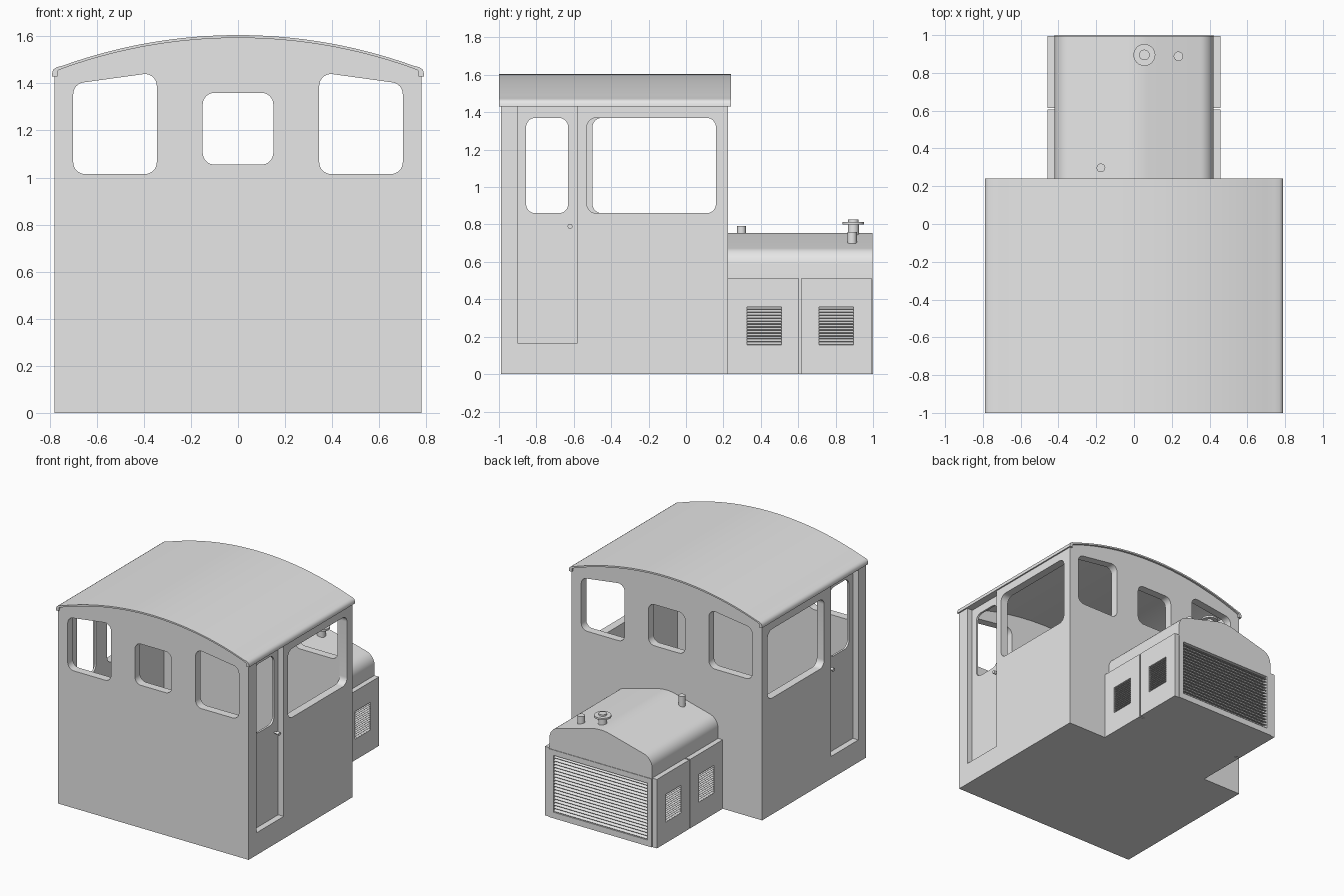
import bpy, bmesh, math
from mathutils import Vector

cube = bpy.data.objects.get("Cube")
if cube:
    bpy.data.objects.remove(cube, do_unlink=True)

grey = bpy.data.materials.new("plain_grey")
grey.use_nodes = True
grey.diffuse_color = (0.8, 0.8, 0.8, 1)
grey.node_tree.nodes["Principled BSDF"].inputs["Base Color"].default_value = (0.8, 0.8, 0.8, 1)


# ---- helpers ----
def box(a0, b0, a1, b1):
    return [(a0, b0), (a1, b0), (a1, b1), (a0, b1)]


def circle(a, b, r, n=24):
    return [(a + r * math.cos(2 * math.pi * i / n), b + r * math.sin(2 * math.pi * i / n)) for i in range(n)]


def rounded(points, radii, steps=8):
    """Fillet the corners of a polygon; radii is one number or one per corner."""
    if not isinstance(radii, list):
        radii = [radii] * len(points)
    out = []
    for i, r in enumerate(radii):
        p = Vector(points[i])
        if r == 0:
            out.append(tuple(p))
            continue
        u = (Vector(points[i - 1]) - p).normalized()
        v = (Vector(points[(i + 1) % len(points)]) - p).normalized()
        half = u.angle(v) / 2
        centre = p + (u + v).normalized() * (r / math.sin(half))
        start = p + u * (r / math.tan(half)) - centre
        end = p + v * (r / math.tan(half)) - centre
        turn = math.pi - 2 * half
        for k in range(steps + 1):
            t = k / steps
            d = (start * math.sin((1 - t) * turn) + end * math.sin(t * turn)) / math.sin(turn)
            out.append(tuple(centre + d))
    return out


def prism(name, outlines, axis, lo, hi):
    """Extrude 2D outlines along an axis, all in one object."""
    place = {"x": lambda a, b, d: (d, a, b),
             "y": lambda a, b, d: (a, d, b),
             "z": lambda a, b, d: (a, b, d)}[axis]
    bm = bmesh.new()
    for pts in outlines:
        low = [bm.verts.new(place(a, b, lo)) for a, b in pts]
        high = [bm.verts.new(place(a, b, hi)) for a, b in pts]
        bm.faces.new(low)
        bm.faces.new(high)
        for i in range(len(pts)):
            bm.faces.new((low[i - 1], low[i], high[i], high[i - 1]))
    bmesh.ops.recalc_face_normals(bm, faces=bm.faces)
    mesh = bpy.data.meshes.new(name)
    bm.to_mesh(mesh)
    bm.free()
    mesh.materials.append(grey)
    obj = bpy.data.objects.new(name, mesh)
    bpy.context.scene.collection.objects.link(obj)
    smooth(obj)
    return obj


def smooth(obj):
    bm = bmesh.new()
    bm.from_mesh(obj.data)
    for f in bm.faces:
        f.smooth = True
    for e in bm.edges:
        e.smooth = len(e.link_faces) == 2 and e.calc_face_angle(0) < math.radians(30)
    bm.to_mesh(obj.data)
    bm.free()


def cut(obj, cutters):
    """Subtract the cutters, bake the result and drop the cutters."""
    for c in cutters:
        c.hide_render = True
        m = obj.modifiers.new("cut", "BOOLEAN")
        m.operation, m.solver, m.object = "DIFFERENCE", "EXACT", c
    bpy.context.view_layer.update()
    dg = bpy.context.evaluated_depsgraph_get()
    mesh = bpy.data.meshes.new_from_object(obj.evaluated_get(dg))
    obj.modifiers.clear()
    obj.data = mesh
    for c in cutters:
        bpy.data.objects.remove(c, do_unlink=True)
    smooth(obj)


def arc(half, drop, n=32):
    """Points of the roof curve from +half to -half, lowered by drop."""
    R = 2.2
    xs = [half - 2 * half * i / n for i in range(n + 1)]
    return [(x, 1.605 - drop - R + math.sqrt(R * R - x * x)) for x in xs]


# ---- cab shell with windows and door recesses ----
cab = prism("cab_body", [[(-0.78, 0), (0.78, 0)] + arc(0.78, 0.011)], "y", -0.99, 0.225)
cavity = prism("cavity", [[(-0.72, 0.04), (0.72, 0.04)] + arc(0.72, 0.03)], "y", -0.93, 0.165)
cutters = [cavity]
end_window = [(0.345, 1.015), (0.70, 1.015), (0.70, 1.398), (0.345, 1.447)]
outlines = [rounded(end_window, 0.05),
            rounded([(-x, z) for x, z in end_window], 0.05),
            rounded(box(-0.15, 1.055, 0.15, 1.36), 0.05)]
cutters += [prism("end_cutter", [o], "y", -1.2, 0.5) for o in outlines]
door_window = rounded(box(-0.855, 0.86, -0.63, 1.37), 0.05)
for side, back in ((1, -0.53), (-1, -0.50)):
    side_window = rounded(box(back, 0.86, 0.16, 1.37), 0.05)
    cutters.append(prism("door_cutter", [box(-0.90, 0.165, -0.58, 1.43)], "x", side * 0.735, side * 0.9))
    cutters.append(prism("side_cutter", [side_window], "x", side * 0.6, side * 0.9))
    cutters.append(prism("door_window_cutter", [door_window], "x", side * 0.6, side * 0.9))
cut(cab, cutters)

# ---- curved roof sheet with turned-down edges ----
outer = [(0.79, 1.43), (0.789, 1.448), (0.783, 1.46), (0.770, 1.469)]
inner = [(0.764, 1.455), (0.767, 1.43)]
mirror = lambda pts: [(-x, z) for x, z in reversed(pts)]
prism("roof", [outer + arc(0.745, 0) + mirror(outer)
               + mirror(inner) + arc(0.74, 0.012)[::-1] + inner[:]], "y", -1.0, 0.24)

# ---- door handles ----
for side, word in ((1, "left"), (-1, "right")):
    prism(word + "_door_handle", [circle(-0.62, 0.79, 0.007)], "x", side * 0.73, side * 0.76)
    prism(word + "_door_knob", [circle(-0.62, 0.79, 0.013)], "x", side * 0.755, side * 0.775)

# ---- engine hood: ridged top with rounded shoulders ----
hood = prism("hood", [rounded([(-0.42, 0), (0.42, 0), (0.42, 0.655), (0, 0.765), (-0.42, 0.655)],
                              [0, 0, 0.09, 0.3, 0.09])], "y", 0.2, 0.996)
grille_hole = box(-0.385, 0.045, 0.385, 0.465)
cut(hood, [prism("grille_cutter", [grille_hole], "y", 0.95, 1.1)])
frame = prism("grille_frame", [box(-0.42, 0, 0.42, 0.505)], "y", 0.99, 1.0)
cut(frame, [prism("frame_cutter", [grille_hole], "y", 0.9, 1.1)])

# ---- grille slats ----
count = 18
pitch = 0.42 / count
slats = []
for i in range(count):
    z = 0.045 + pitch * i
    slats.append([(0.955, z + pitch * 0.8), (0.992, z + 0.001), (0.996, z + 0.006), (0.959, z + pitch)])
prism("grille_slats", slats, "x", -0.386, 0.386)

# ---- side panels with louvred vents ----
vents = (0.325, 0.71)
for side, word in ((1, "left"), (-1, "right")):
    for (y0, y1), v, part in zip(((0.22, 0.605), (0.615, 0.994)), vents, ("front", "rear")):
        panel = prism(word + "_" + part + "_panel", [box(y0, 0, y1, 0.51)], "x", side * 0.41, side * 0.458)
        cut(panel, [prism("vent_cutter", [box(v, 0.155, v + 0.185, 0.36)], "x", side * 0.43, side * 0.5)])
        louvres = []
        n = 13
        step = 0.205 / n
        for i in range(n):
            z = 0.155 + step * i
            louvres.append([(side * 0.429, z + step * 0.7), (side * 0.454, z),
                            (side * 0.458, z + 0.004), (side * 0.433, z + step)])
        prism(word + "_" + part + "_louvres", louvres, "y", v - 0.001, v + 0.186)

# ---- filler cap and pipes on the hood ----
for name, x, y, r, z0, z1 in (("cap_stem", 0.055, 0.895, 0.03, 0.70, 0.81),
                              ("cap_flange", 0.055, 0.895, 0.058, 0.80, 0.814),
                              ("cap_top", 0.055, 0.895, 0.028, 0.80, 0.826),
                              ("rear_pipe", 0.235, 0.888, 0.025, 0.68, 0.76),
                              ("front_pipe", -0.175, 0.297, 0.023, 0.68, 0.792)):
    prism(name, [circle(x, y, r)], "z", z0, z1)
